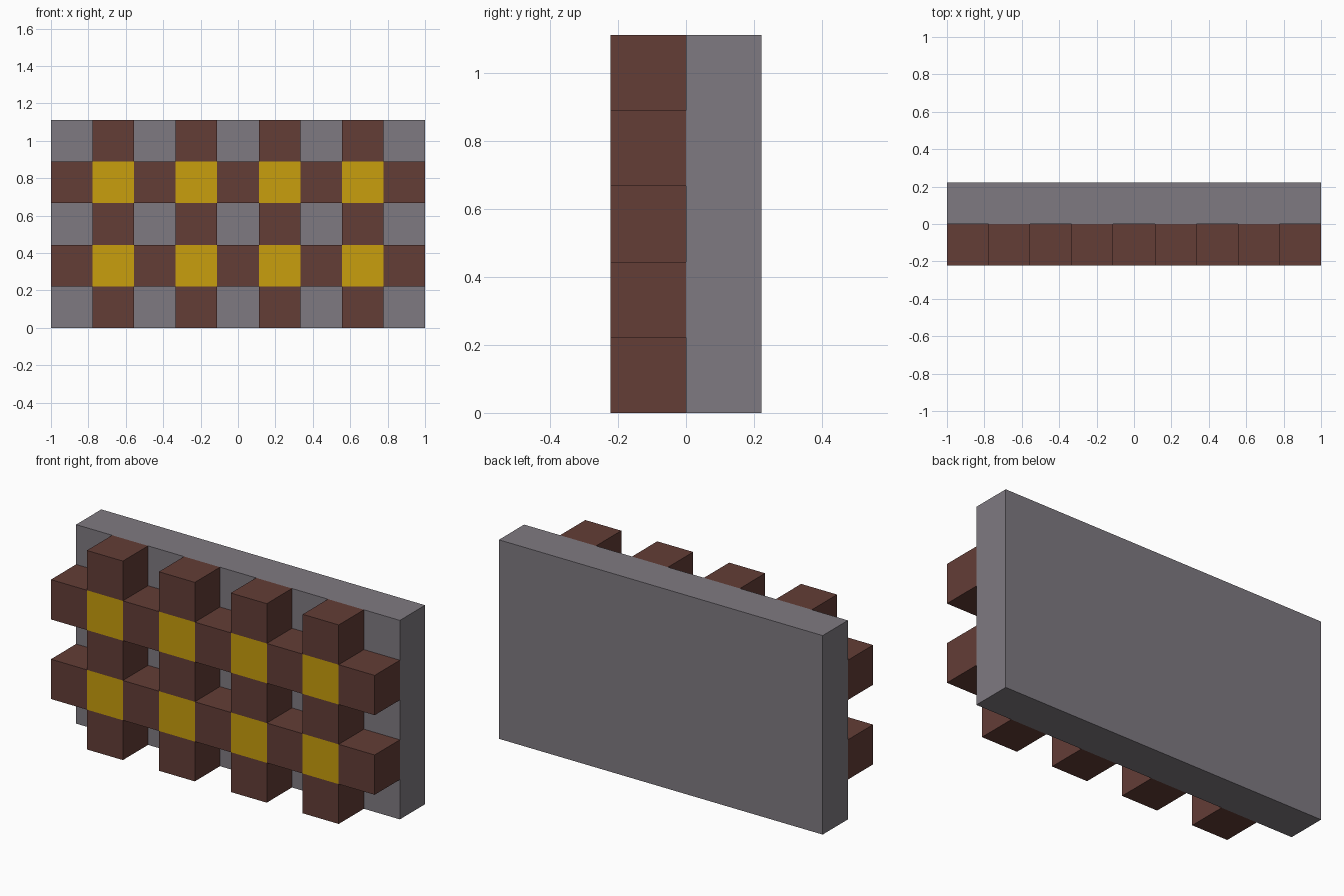
import bpy
import bmesh
from mathutils import Matrix, Vector

cube = bpy.data.objects.get("Cube")
if cube:
    bpy.data.objects.remove(cube, do_unlink=True)

COLS, ROWS = 9, 5
CELL = 2.0 / COLS


def material(name, rgb):
    mat = bpy.data.materials.new(name)
    mat.use_nodes = True
    mat.diffuse_color = (*rgb, 1)
    mat.node_tree.nodes["Principled BSDF"].inputs["Base Color"].default_value = (*rgb, 1)
    return mat


def boxes(name, centres, size, mat):
    """One flat-shaded object made of equal boxes at the given centres."""
    bm = bmesh.new()
    for c in centres:
        bmesh.ops.create_cube(bm, size=1, matrix=Matrix.LocRotScale(Vector(c), None, Vector(size)))
    mesh = bpy.data.meshes.new(name)
    bm.to_mesh(mesh)
    bm.free()
    mesh.materials.append(mat)
    obj = bpy.data.objects.new(name, mesh)
    bpy.context.collection.objects.link(obj)
    return obj


def cells(cols, rows):
    """Centres of the front-layer grid cells."""
    return [((c - (COLS - 1) / 2) * CELL, -CELL / 2, (r + 0.5) * CELL)
            for c in cols for r in rows]


grey = material("stone grey", (0.212, 0.195, 0.220))
brown = material("dark brown", (0.125, 0.047, 0.037))
gold = material("gold", (0.578, 0.342, 0.004))

even_cols, odd_cols = range(0, COLS, 2), range(1, COLS, 2)
even_rows, odd_rows = range(0, ROWS, 2), range(1, ROWS, 2)
block = (CELL, CELL, CELL)

# Solid slab behind the lattice
boxes("back_slab", [(0, CELL / 2, ROWS * CELL / 2)], (COLS * CELL, CELL, ROWS * CELL), grey)

# Lattice bars, broken by the blocks where they cross
boxes("horizontal_bars", cells(even_cols, odd_rows), block, brown)
boxes("vertical_bars", cells(odd_cols, even_rows), block, brown)

# Blocks at the crossings
boxes("crossing_blocks", cells(odd_cols, odd_rows), block, gold)
